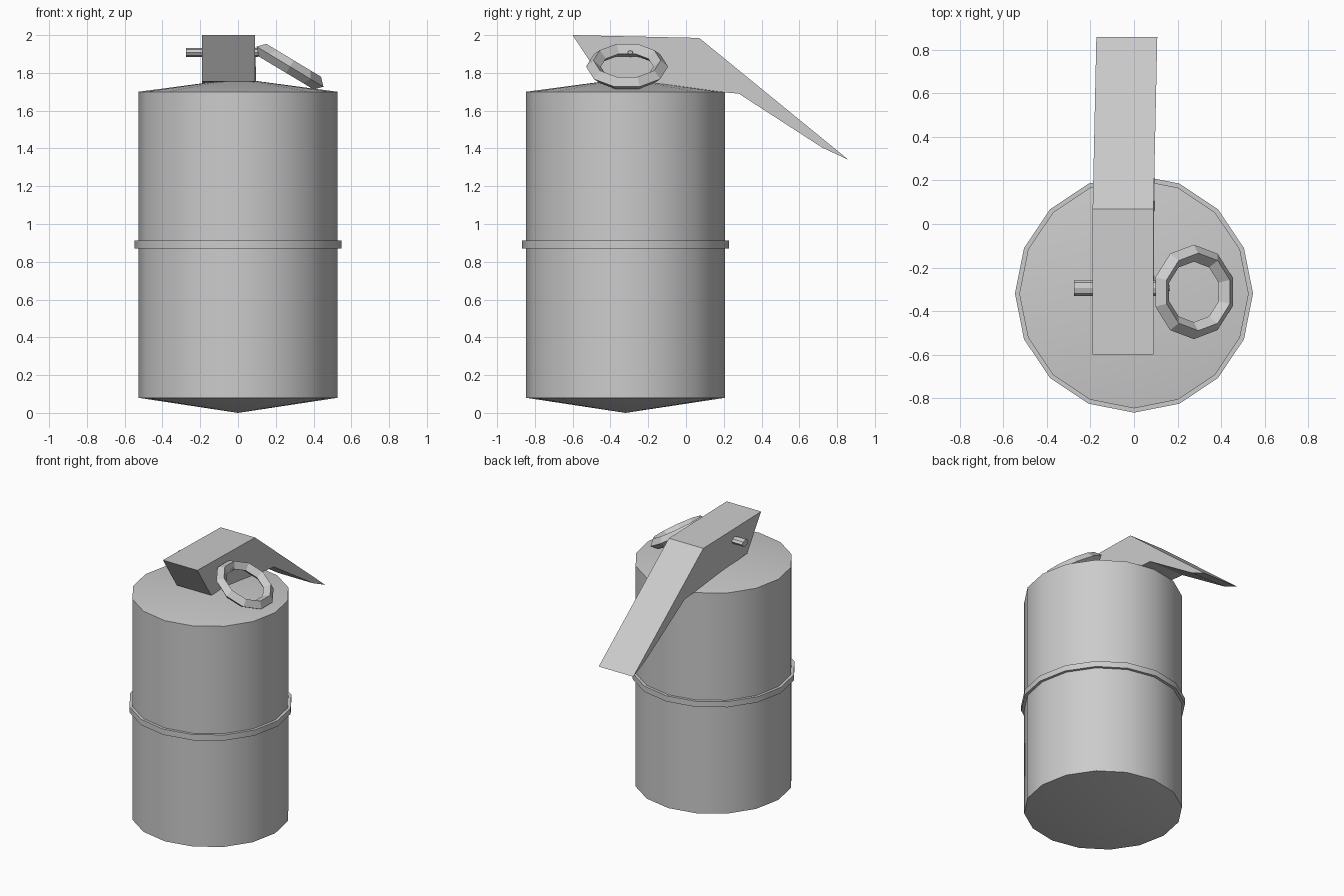
import bpy, bmesh, math
from mathutils import Matrix

if "Cube" in bpy.data.objects:
    bpy.data.objects.remove(bpy.data.objects["Cube"])

CY = -0.32  # canister axis


def finish(name, bm, smooth=False):
    bmesh.ops.recalc_face_normals(bm, faces=bm.faces)
    me = bpy.data.meshes.new(name)
    bm.to_mesh(me)
    bm.free()
    ob = bpy.data.objects.new(name, me)
    bpy.context.collection.objects.link(ob)
    if smooth:
        bpy.ops.object.select_all(action='DESELECT')
        ob.select_set(True)
        bpy.context.view_layer.objects.active = ob
        bpy.ops.object.shade_smooth_by_angle(angle=math.radians(30))
    return ob


def lathe(name, profile, closed=False, n=16):
    """Revolve (radius, z) points around the canister axis."""
    bm = bmesh.new()
    rows = []
    for r, z in profile:
        if r == 0:
            rows.append([bm.verts.new((0, CY, z))] * n)
        else:
            rows.append([bm.verts.new((r * math.cos(2 * math.pi * i / n),
                                       CY + r * math.sin(2 * math.pi * i / n), z))
                         for i in range(n)])
    pairs = list(zip(rows, rows[1:]))
    if closed:
        pairs.append((rows[-1], rows[0]))
    for a, b in pairs:
        for i in range(n):
            j = (i + 1) % n
            bm.faces.new(list(dict.fromkeys((a[i], a[j], b[j], b[i]))))
    return finish(name, bm, True)


# Canister with shallow conical ends, and the raised band round its middle
lathe("canister", [(0, 0), (0.527, 0.08), (0.527, 1.70), (0, 1.77)])
lathe("middle_band", [(0.52, 0.87), (0.547, 0.87), (0.547, 0.912), (0.52, 0.912)], closed=True)

# Fuze head and safety lever: one side profile, swept across x, tail leaning slightly
profile = [(-0.60, 2.0), (0.07, 1.985), (0.86, 1.34), (0.72, 1.405), (0.28, 1.69), (-0.44, 1.755)]
bm = bmesh.new()
sides = []
for x in (-0.19, 0.09):
    sides.append([bm.verts.new((x + 0.017 * max(0, y - 0.07) / 0.79, y, z)) for y, z in profile])
    bm.faces.new(sides[-1])
for i in range(len(profile)):
    j = (i + 1) % len(profile)
    bm.faces.new((sides[0][i], sides[0][j], sides[1][j], sides[1][i]))
finish("safety_lever", bm)

# Pin through the head, with a tapered tip reaching the pull ring
bm = bmesh.new()
for x0, x1, r1, r2 in ((-0.275, 0.10, 1, 1), (0.10, 0.165, 1, 0.35)):
    m = (Matrix.Translation(((x0 + x1) / 2, -0.295, 1.908)) @ Matrix.Diagonal((1, 1.5, 1, 1))
         @ Matrix.Rotation(math.pi / 2, 4, 'Y'))
    bmesh.ops.create_cone(bm, cap_ends=True, segments=8, radius1=0.024 * r1,
                          radius2=0.024 * r2, depth=x1 - x0, matrix=m)
finish("safety_pin", bm, True)

# Ten-sided pull ring with a diamond section, tilted down to the right
bpy.ops.mesh.primitive_torus_add(major_segments=10, minor_segments=4,
                                 major_radius=0.178, minor_radius=0.039,
                                 location=(0.275, -0.312, 1.833),
                                 rotation=(0, math.radians(31), math.radians(0)))
ring = bpy.context.object
ring.name = "pull_ring"
# turn the ring so that corners lie on the y axis
ring.data.transform(Matrix.Rotation(math.pi / 2, 4, 'Z'))
ring.data.shade_flat()
